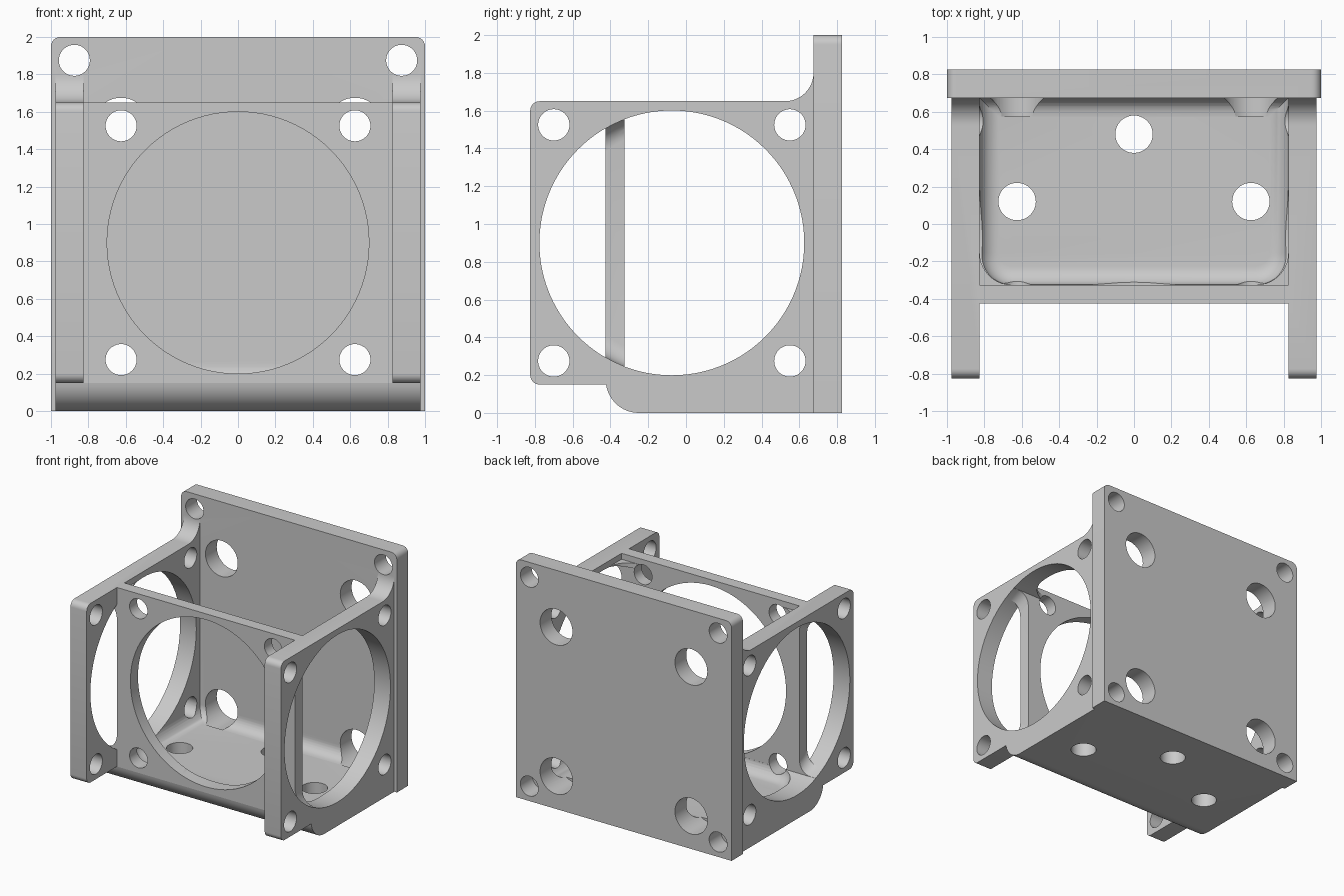
import bpy, bmesh
from math import radians, degrees, acos, cos, sin, pi
from mathutils import Matrix, Vector

if "Cube" in bpy.data.objects:
    bpy.data.objects.remove(bpy.data.objects["Cube"], do_unlink=True)

grey = bpy.data.materials.new("plain_grey")
grey.use_nodes = True
grey.diffuse_color = (0.59, 0.59, 0.59, 1)
grey.node_tree.nodes["Principled BSDF"].inputs["Base Color"].default_value = (0.59, 0.59, 0.59, 1)


def to_object(bm, name):
    """Turn faces outward and make an object."""
    bmesh.ops.recalc_face_normals(bm, faces=bm.faces[:])
    if bm.calc_volume(signed=True) < 0:
        bmesh.ops.reverse_faces(bm, faces=bm.faces[:])
    mesh = bpy.data.meshes.new(name)
    bm.to_mesh(mesh)
    bm.free()
    obj = bpy.data.objects.new(name, mesh)
    bpy.context.collection.objects.link(obj)
    return obj


def arc(cx, cz, r, start, end, steps=12):
    angles = [radians(start + (end - start) * i / steps) for i in range(steps + 1)]
    return [(cx + r * cos(a), cz + r * sin(a)) for a in angles]


def prism(name, points, axis, lo, hi):
    """Closed solid from an outline, along x or y."""
    bm = bmesh.new()
    rings = []
    for t in (lo, hi):
        rings.append([bm.verts.new((t, p, q) if axis == "x" else (p, t, q)) for p, q in points])
    near, far = rings
    bm.faces.new(near)
    bm.faces.new(far[::-1])
    for i in range(len(points)):
        bm.faces.new((near[i], near[i - 1], far[i - 1], far[i]))
    return to_object(bm, name)


def add_box(bm, lo, hi):
    lo, hi = Vector(lo), Vector(hi)
    size = Matrix.Diagonal((*(hi - lo), 1))
    bmesh.ops.create_cube(bm, size=1, matrix=Matrix.Translation((lo + hi) / 2) @ size)


def box(name, lo, hi):
    bm = bmesh.new()
    add_box(bm, lo, hi)
    return to_object(bm, name)


TURN = {"x": Matrix.Rotation(pi / 2, 4, "Y"), "y": Matrix.Rotation(pi / 2, 4, "X"), "z": Matrix()}


def add_rod(bm, axis, centre, r, length, sides=40):
    bmesh.ops.create_cone(bm, cap_ends=True, segments=sides, radius1=r, radius2=r, depth=length,
                          matrix=Matrix.Translation(centre) @ TURN[axis])


def rods(name, axis, centres, r, length, sides=40):
    bm = bmesh.new()
    for c in centres:
        add_rod(bm, axis, c, r, length, sides)
    return to_object(bm, name)


def combine(target, tool, operation="DIFFERENCE"):
    """Apply a boolean and discard the tool."""
    tool.hide_render = True
    mod = target.modifiers.new("shape", "BOOLEAN")
    mod.operation, mod.object, mod.solver = operation, tool, "EXACT"
    bpy.context.view_layer.update()
    deps = bpy.context.evaluated_depsgraph_get()
    mesh = bpy.data.meshes.new_from_object(target.evaluated_get(deps))
    target.modifiers.clear()
    target.data = mesh
    bpy.data.objects.remove(tool, do_unlink=True)


# Side outline of walls and base, extruded across the width
outline = [(0.75, 0), (0.75, 1.8)]
outline += arc(0.525, 1.8, 0.15, 0, -90)
outline += arc(-0.775, 1.6, 0.05, 90, 180, 6) + arc(-0.775, 0.2, 0.05, 180, 270, 6)
outline += arc(-0.25, 0.175, 0.175, 188.2, 270)
bracket = prism("mount_bracket", outline, "x", -0.975, 0.975)

# Back plate with rounded top corners
plate = [(-1, 0), (1, 0)] + arc(0.95, 1.95, 0.05, 0, 90, 6) + arc(-0.95, 1.95, 0.05, 90, 180, 6)
combine(bracket, prism("back_plate", plate, "y", 0.675, 0.825), "UNION")

# Open front between the walls
combine(bracket, box("front_gap", (-0.825, -1, -0.2), (0.825, -0.425, 2.5)))

# Filleted main cavity
bm = bmesh.new()
add_box(bm, (-0.825, -0.325, 0.15), (0.825, 0.675, 2.5))
upright = [e for e in bm.edges if all(v.co.y < 0 for v in e.verts)
           and abs(e.verts[0].co.z - e.verts[1].co.z) > 1]
bmesh.ops.bevel(bm, geom=upright, offset=0.17, segments=10, profile=0.5, affect="EDGES")
floor = [e for e in bm.edges if all(v.co.z < 0.16 for v in e.verts)]
bmesh.ops.bevel(bm, geom=floor, offset=0.1, segments=8, profile=0.5, affect="EDGES")
combine(bracket, to_object(bm, "cavity"))
combine(bracket, box("cavity_mouth", (-0.825, -0.325, 1.6), (0.825, 0.675, 2.6)))

# Large side openings, with a fillet where they meet the front panel's ends
for side in (-1, 1):
    bm = bmesh.new()
    add_rod(bm, "x", (side * 1.0125, -0.075, 0.9), 0.7, 0.375, 96)
    rim = [e for e in bm.edges if all(abs(v.co.x) < 0.83 for v in e.verts)]
    bmesh.ops.bevel(bm, geom=rim, offset=0.1, segments=8, profile=0.5, affect="EDGES")
    combine(bracket, to_object(bm, "side_opening"))

# Clear the openings fully behind and in front of the front panel
R = 0.701
behind = degrees(acos(-0.25 / R))
ahead = degrees(acos(-0.35 / R))
for start, end in ((-behind, behind), (ahead, 360 - ahead)):
    segment = arc(-0.075, 0.9, R, start, end, 64)
    combine(bracket, prism("side_clearance", segment, "x", -1.3, 1.3))

# Front panel opening and its four screw holes
combine(bracket, rods("front_opening", "y", [(0, -0.5, 0.9)], 0.7, 0.8, 96))
corners = [(x, z) for x in (-0.625, 0.625) for z in (0.275, 1.525)]
combine(bracket, rods("front_screws", "y", [(x, -0.5, z) for x, z in corners], 0.083, 0.8))

# Wide access holes through the back plate
combine(bracket, rods("access_holes", "y", [(x, 0.785, z) for x, z in corners], 0.15, 0.42, 48))

# Corner screw holes of the back plate
plate_corners = [(x, 0.785, z) for x in (-0.875, 0.875) for z in (0.125, 1.875)]
combine(bracket, rods("plate_screws", "y", plate_corners, 0.083, 0.24))

# Screw holes through both side walls
wall_corners = [(0, y, z) for y in (-0.7, 0.55) for z in (0.275, 1.525)]
combine(bracket, rods("wall_screws", "x", wall_corners, 0.083, 2.6))

# Three holes in the floor
floor_holes = [(0, 0.48, 0.1), (-0.625, 0.12, 0.1), (0.625, 0.12, 0.1)]
combine(bracket, rods("floor_holes", "z", floor_holes, 0.1, 0.5))

# Finish
bracket.data.materials.clear()
bracket.data.materials.append(grey)
for polygon in bracket.data.polygons:
    polygon.material_index = 0
bpy.ops.object.select_all(action="DESELECT")
bracket.select_set(True)
bpy.context.view_layer.objects.active = bracket
bpy.ops.object.shade_smooth_by_angle(angle=radians(30))
